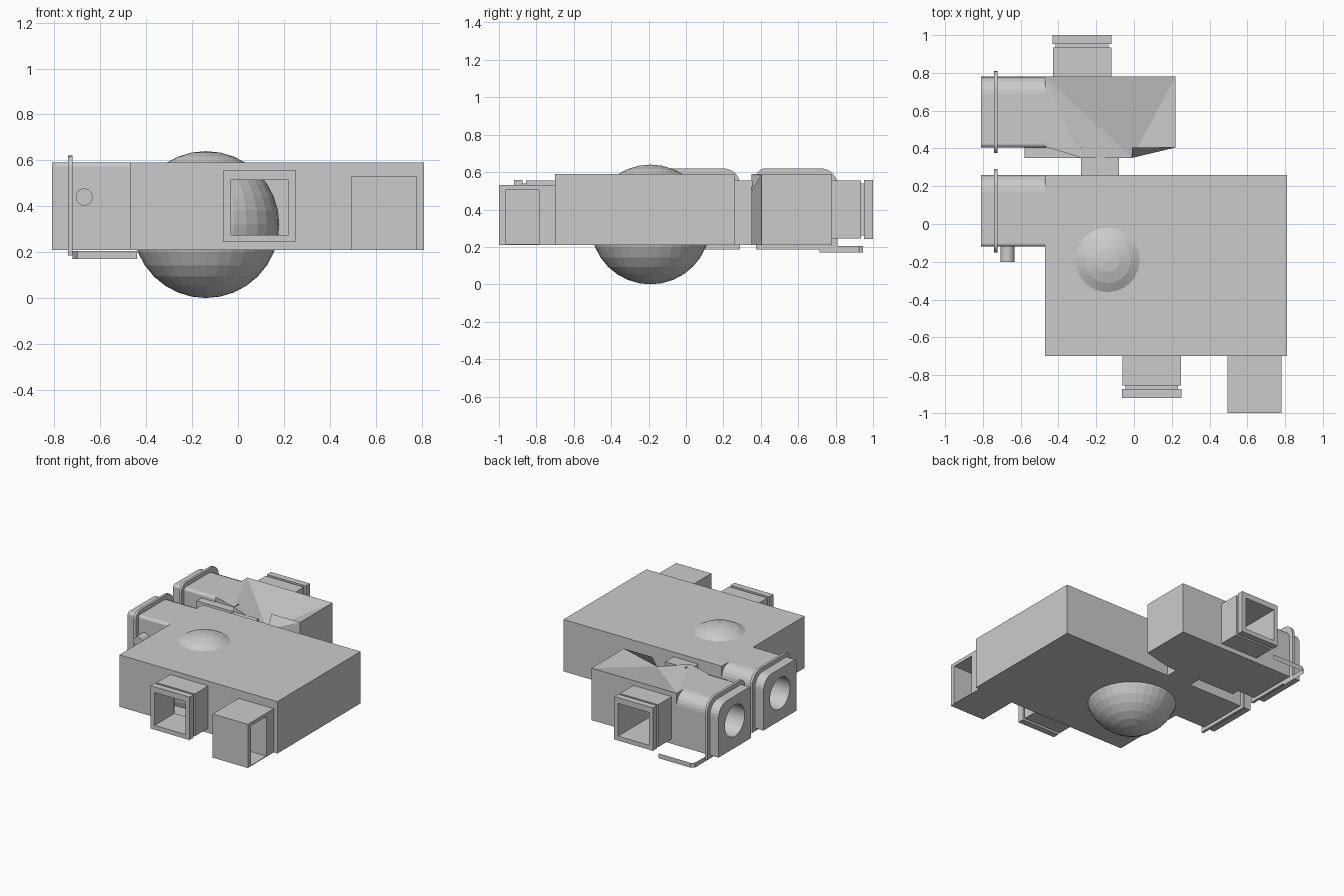
import bpy, bmesh, math

if "Cube" in bpy.data.objects:
    bpy.data.objects.remove(bpy.data.objects["Cube"])

grey = bpy.data.materials.new("hull_grey")
grey.diffuse_color = (0.6, 0.6, 0.6, 1)
grey.use_nodes = True
grey.node_tree.nodes["Principled BSDF"].inputs["Base Color"].default_value = grey.diffuse_color


def make(name, bm):
    bmesh.ops.recalc_face_normals(bm, faces=bm.faces)
    me = bpy.data.meshes.new(name)
    bm.to_mesh(me)
    bm.free()
    me.materials.append(grey)
    ob = bpy.data.objects.new(name, me)
    bpy.context.collection.objects.link(ob)
    return ob


def box(name, x0, x1, y0, y1, z0, z1):
    bm = bmesh.new()
    bmesh.ops.create_cube(bm, size=1)
    for v in bm.verts:
        v.co = ((x0 + x1) / 2 + v.co.x * (x1 - x0),
                (y0 + y1) / 2 + v.co.y * (y1 - y0),
                (z0 + z1) / 2 + v.co.z * (z1 - z0))
    return make(name, bm)


def cylinder(name, p, r, depth, axis, segs=24):
    bpy.ops.mesh.primitive_cylinder_add(
        vertices=segs, radius=r, depth=depth, location=p,
        rotation=(math.pi / 2, 0, 0) if axis == 'Y' else (0, math.pi / 2, 0))
    ob = bpy.context.object
    ob.name = name
    ob.data.materials.append(grey)
    bpy.ops.object.shade_smooth_by_angle(angle=math.radians(35))
    return ob


def cut(ob, *cutters):
    bpy.context.view_layer.objects.active = ob
    for c in cutters:
        m = ob.modifiers.new("cut", 'BOOLEAN')
        m.operation, m.solver, m.object = 'DIFFERENCE', 'EXACT', c
        bpy.ops.object.modifier_apply(modifier=m.name)
        bpy.data.objects.remove(c)
    return ob


def prism(name, pts, axis, a, b):
    """Extrude a 2D outline: axis X takes (y, z), axis Z takes (x, y)."""
    bm = bmesh.new()
    place = (lambda p, t: (t, *p)) if axis == 'X' else (lambda p, t: (*p, t))
    f = bm.faces.new([bm.verts.new(place(p, a)) for p in pts])
    ext = bmesh.ops.extrude_face_region(bm, geom=[f])["geom"]
    for v in ext:
        if isinstance(v, bmesh.types.BMVert):
            v.co[0 if axis == 'X' else 2] = b
    return make(name, bm)


def collar_outline(y0, y1, z0, z1, r_front, r_back):
    """Rectangle with its two top corners rounded."""
    pts = [(y0, z0), (y1, z0)]
    for cy, r, start in ((y1 - r_back, r_back, 0), (y0 + r_front, r_front, 90)):
        for i in range(7):
            t = math.radians(start + 15 * i)
            pts.append((cy + r * math.cos(t), z1 - r + r * math.sin(t)))
    return pts


# Main hull: hollow, open behind the front port
cut(box("main_hull", -0.47, 0.81, -0.70, 0.26, 0.21, 0.59),
    box("c", -0.46, 0.80, -0.69, 0.25, 0.22, 0.58),
    box("c", -0.03, 0.22, -0.80, -0.60, 0.275, 0.515))

# Rear hull with the slanted front corner
rear = prism("rear_hull", [(-0.47, 0.41), (-0.28, 0.41), (-0.28, 0.35), (-0.01, 0.35),
                           (0.22, 0.405), (0.22, 0.78), (-0.47, 0.78)], 'Z', 0.21, 0.59)
bm = bmesh.new()
bm.from_mesh(rear.data)
for v in bm.verts:
    if abs(v.co.x + 0.01) < 1e-3 and v.co.z > 0.5:
        # the top edge is cut down to make the sloped facet
        corner = v
top = [f for f in corner.link_faces if abs(f.normal.z) > 0.9][0]
edge = [e for e in top.edges if all(abs(v.co.y - 0.35) < 1e-3 for v in e.verts)][0]
inner = bm.verts.new((-0.01, 0.405, 0.59))
ring = [v for v in top.verts]
i = ring.index(corner)
prev, nxt = ring[i - 1], ring[(i + 1) % len(ring)]
bm.faces.remove(top)
bm.faces.new(ring[:i + 1] + [inner] + ring[i + 1:])
bm.faces.new((corner, nxt, inner) if nxt.co.x > 0 else (prev, corner, inner))
corner.co.z = 0.50
bmesh.ops.triangulate(bm, faces=[f for f in bm.faces if len(f.verts) > 4])
bmesh.ops.recalc_face_normals(bm, faces=bm.faces)
bm.to_mesh(rear.data)
bm.free()
cut(rear, box("c", -0.40, -0.15, 0.45, 0.90, 0.275, 0.515))
box("rear_front_ledge", -0.58, -0.28, 0.35, 0.41, 0.21, 0.555)

# Passage between the hulls
box("passage", -0.28, -0.08, 0.255, 0.355, 0.21, 0.555)

# Round tank through the main hull
bpy.ops.mesh.primitive_uv_sphere_add(segments=32, ring_count=16, radius=0.32,
                                     location=(-0.14, -0.19, 0.32))
bpy.context.object.name = "round_tank"
bpy.context.object.data.materials.append(grey)


# Square docking ports with a groove behind the lip
def port(name, xc, y_base, d, length):
    for part, a, b, w in (("body", 0, length - 0.065, 0.155),
                          ("groove", length - 0.067, length - 0.045, 0.14),
                          ("lip", length - 0.047, length, 0.157)):
        y0, y1 = sorted((y_base + d * a, y_base + d * b))
        cut(box(f"{name}_{part}", xc - w, xc + w, y0, y1, 0.4 - w, 0.4 + w),
            box("c", xc - 0.125, xc + 0.125, y0 - 0.1, y1 + 0.1, 0.275, 0.515))


port("front_port", 0.094, -0.70, -1, 0.22)
port("rear_port", -0.275, 0.78, 1, 0.22)

# Side booth, open to the right
cut(box("side_booth", 0.495, 0.78, -1.0, -0.70, 0.21, 0.53),
    box("c", 0.52, 0.9, -0.965, -0.785, 0.215, 0.505))

# Side nozzles with collars and round openings
for name, y0, y1 in (("front_nozzle", -0.12, 0.26), ("rear_nozzle", 0.405, 0.78)):
    cut(prism(name, collar_outline(y0, y1, 0.21, 0.59, 0.02, 0.09), 'X', -0.81, -0.465),
        cylinder("c", (-0.8, (y0 + y1) / 2, 0.41), 0.115, 0.4, 'X'))
    cut(prism(name + "_collar", collar_outline(y0 - 0.03, y1 + 0.03, 0.185, 0.62, 0.05, 0.09),
              'X', -0.74, -0.722),
        cylinder("c", (-0.74, (y0 + y1) / 2, 0.41), 0.115, 0.2, 'X'))

# Small valve on the front nozzle
cylinder("valve", (-0.67, -0.155, 0.44), 0.037, 0.09, 'Y')

# Thin rail under the rear nozzle
bm = bmesh.new()
path = [(-0.722, 0.715), (-0.722, 0.925), (-0.70, 0.945), (-0.44, 0.945)]
cols = [[bm.verts.new((x, y, z)) for z in (0.17, 0.205)] for x, y in path]
for a, b in zip(cols, cols[1:]):
    bm.faces.new((a[0], b[0], b[1], a[1]))
make("lower_rail", bm)
